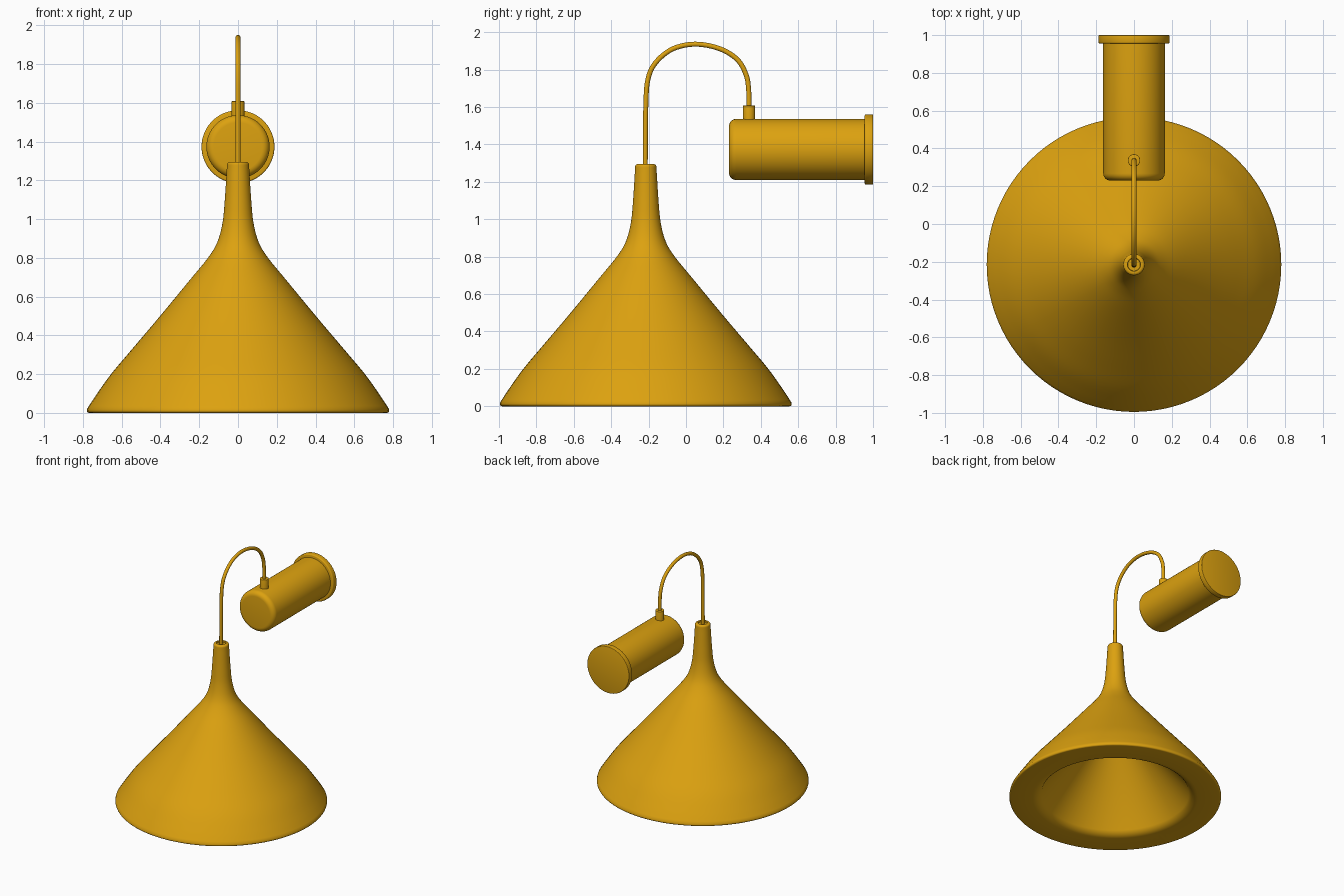
import bpy, bmesh, math
from mathutils import Matrix, Vector

if "Cube" in bpy.data.objects:
    bpy.data.objects.remove(bpy.data.objects["Cube"])

paint = bpy.data.materials.new("mustard yellow")
paint.use_nodes = True
colour = (0.72, 0.36, 0.005, 1)
paint.diffuse_color = colour
paint.node_tree.nodes["Principled BSDF"].inputs["Base Color"].default_value = colour


def finish(obj, angle=35):
    bpy.ops.object.select_all(action="DESELECT")
    obj.select_set(True)
    bpy.context.view_layer.objects.active = obj
    bpy.ops.object.shade_smooth_by_angle(angle=math.radians(angle))


def smooth_curve(points, steps=5):
    """Catmull-Rom samples through the points."""
    p = [Vector(q) for q in points]
    p = [p[0] * 2 - p[1]] + p + [p[-1] * 2 - p[-2]]
    out = []
    for a, b, c, d in zip(p, p[1:], p[2:], p[3:]):
        for i in range(steps):
            t = i / steps
            out.append(0.5 * (2 * b + (c - a) * t + (2 * a - 5 * b + 4 * c - d) * t ** 2
                              + (3 * b - a - 3 * c + d) * t ** 3))
    return [tuple(v) for v in out] + [tuple(p[-2])]


def arc(r, h, radius, start, end, steps=6):
    """Rounded corner of a profile, angles in degrees."""
    angles = [math.radians(start + (end - start) * i / steps) for i in range(steps + 1)]
    return [(r + radius * math.cos(a), h + radius * math.sin(a)) for a in angles]


def lathe(name, profile, matrix, sides=96):
    """Spin a (radius, height) profile round the local z axis."""
    bm = bmesh.new()
    verts = [bm.verts.new((r, 0, h)) for r, h in profile]
    edges = [bm.edges.new(pair) for pair in zip(verts, verts[1:])]
    bmesh.ops.spin(bm, geom=verts + edges, axis=(0, 0, 1), cent=(0, 0, 0),
                   angle=math.tau, steps=sides, use_duplicate=False)
    bmesh.ops.remove_doubles(bm, verts=bm.verts, dist=0.0002)
    bmesh.ops.recalc_face_normals(bm, faces=bm.faces)
    mesh = bpy.data.meshes.new(name)
    bm.to_mesh(mesh)
    bm.free()
    mesh.materials.append(paint)
    obj = bpy.data.objects.new(name, mesh)
    bpy.context.collection.objects.link(obj)
    obj.matrix_world = matrix
    finish(obj)
    return obj


shade_y, mount_z, collar_y = -0.215, 1.373, 0.337

# Shade: flared outside, rounded lip, thick wall and closed conical inside
outside = smooth_curve([(0.778, 0.022), (0.73, 0.095), (0.655, 0.2), (0.55, 0.325),
                        (0.41, 0.49), (0.245, 0.69), (0.155, 0.8), (0.107, 0.88),
                        (0.08, 0.98), (0.068, 1.1), (0.057, 1.275)])
lip = arc(0.61, 0.08, 0.08, -90, -158)[::-1] + arc(0.768, 0.012, 0.012, -90, 30)
neck_top = arc(0.042, 1.28, 0.015, 10, 90) + [(0.035, 1.295), (0.033, 1.285), (0, 1.285)]
inside = [(0, 0.46), (0.2, 0.46), (0.22, 0.435)]
lathe("shade", inside + lip + outside + neck_top, Matrix.Translation((0, shade_y, 0)))

# Wall mount: horizontal barrel with a rounded front and a back flange
along_y = Matrix.Translation((0, 0, mount_z)) @ Matrix.Rotation(-math.pi / 2, 4, "X")
barrel = [(0, 0.23)] + arc(0.125, 0.268, 0.038, -90, 0) + [(0.163, 0.97), (0, 0.97)]
lathe("mount_barrel", barrel, along_y)
flange = ([(0, 0.955)] + arc(0.18, 0.963, 0.008, -90, 0, 3)
          + arc(0.184, 0.996, 0.004, 0, 90, 3) + [(0, 1.0)])
lathe("mount_flange", flange, along_y)

# Collar where the cord enters the barrel
collar = [(0, 1.5), (0.033, 1.5)] + arc(0.029, 1.604, 0.004, 0, 90, 3) + [(0, 1.608)]
lathe("cord_collar", collar, Matrix.Translation((0, collar_y, 0)), 40)

# Arched cord from the collar to the shade
path = smooth_curve([(0, shade_y - 0.003, 1.27), (0, shade_y, 1.6), (0, -0.203, 1.75),
                     (0, -0.16, 1.84), (0, -0.07, 1.911), (0, 0.05, 1.936),
                     (0, 0.18, 1.912), (0, 0.275, 1.853), (0, 0.322, 1.77),
                     (0, 0.335, 1.69), (0, collar_y, 1.59)], 6)
data = bpy.data.curves.new("cord", "CURVE")
data.dimensions = "3D"
data.bevel_depth = 0.0135
data.bevel_resolution = 5
data.use_fill_caps = True
spline = data.splines.new("POLY")
spline.points.add(len(path) - 1)
for point, co in zip(spline.points, path):
    point.co = (*co, 1)
data.materials.append(paint)
cord = bpy.data.objects.new("cord", data)
bpy.context.collection.objects.link(cord)
bpy.ops.object.select_all(action="DESELECT")
cord.select_set(True)
bpy.context.view_layer.objects.active = cord
bpy.ops.object.convert(target="MESH")
finish(bpy.context.view_layer.objects.active)
